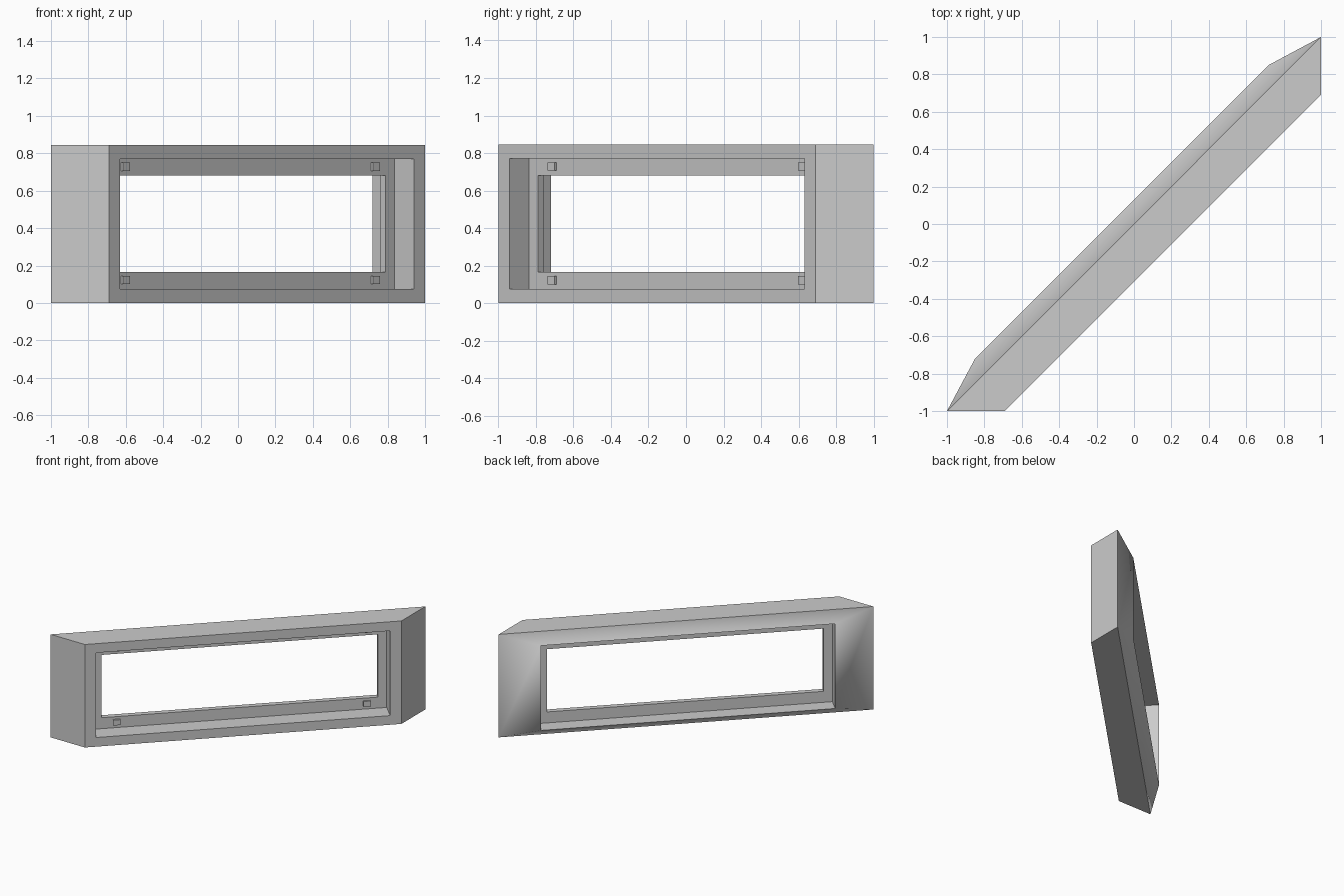
import bpy, bmesh
from math import radians
from mathutils import Matrix

if "Cube" in bpy.data.objects:
    bpy.data.objects.remove(bpy.data.objects["Cube"])

# Everything is modelled facing -y, then turned 45 degrees about z
TURN = Matrix.Rotation(radians(45), 4, 'Z')
H = 0.845


def ring_frame(name, rings, smooth_band=None):
    """Closed loft through rectangular rings (half width, z margin, y)."""
    bm = bmesh.new()
    loops = [[bm.verts.new((x, y, z)) for x, z in
              ((-w, m), (w, m), (w, H - m), (-w, H - m))]
             for w, m, y in rings]
    soft = set()
    for i, a in enumerate(loops):
        b = loops[(i + 1) % len(loops)]
        for j in range(4):
            k = (j + 1) % 4
            f = bm.faces.new((a[j], a[k], b[k], b[j]))
            if i == smooth_band:
                f.smooth = True
                soft.add(f)
    bmesh.ops.recalc_face_normals(bm, faces=bm.faces)
    # Only the mitres inside the smooth band are blended
    for e in bm.edges:
        e.smooth = all(f in soft for f in e.link_faces)
    return finish(name, bm)


def block(name, x, z, y0, y1, sx, sz):
    bm = bmesh.new()
    bmesh.ops.create_cube(bm, size=1)
    bmesh.ops.scale(bm, vec=(sx, y1 - y0, sz), verts=bm.verts)
    bmesh.ops.translate(bm, vec=(x, (y0 + y1) / 2, z), verts=bm.verts)
    return finish(name, bm)


def finish(name, bm):
    bm.transform(TURN)
    me = bpy.data.meshes.new(name)
    bm.to_mesh(me)
    bm.free()
    ob = bpy.data.objects.new(name, me)
    bpy.context.collection.objects.link(ob)
    return ob


# Outer casing: front face, flared sides, sloped back, inner tunnel
ring_frame("outer_casing", [
    (1.195, 0.0, -0.219),
    (1.414, 0.0, 0.0),
    (1.11, 0.075, 0.092),
    (1.11, 0.075, -0.219),
], smooth_band=1)

# Recessed inner plate around the opening
ring_frame("inner_plate", [
    (1.11, 0.075, -0.073),
    (1.11, 0.075, -0.03),
    (1.044, 0.165, -0.03),
    (1.044, 0.165, -0.073),
])

# Small mounting tabs at the plate corners
for x in (-0.93, 0.96):
    for z in (0.122, 0.728):
        block("mounting_tab", x, z, -0.087, -0.07, 0.055, 0.044)
